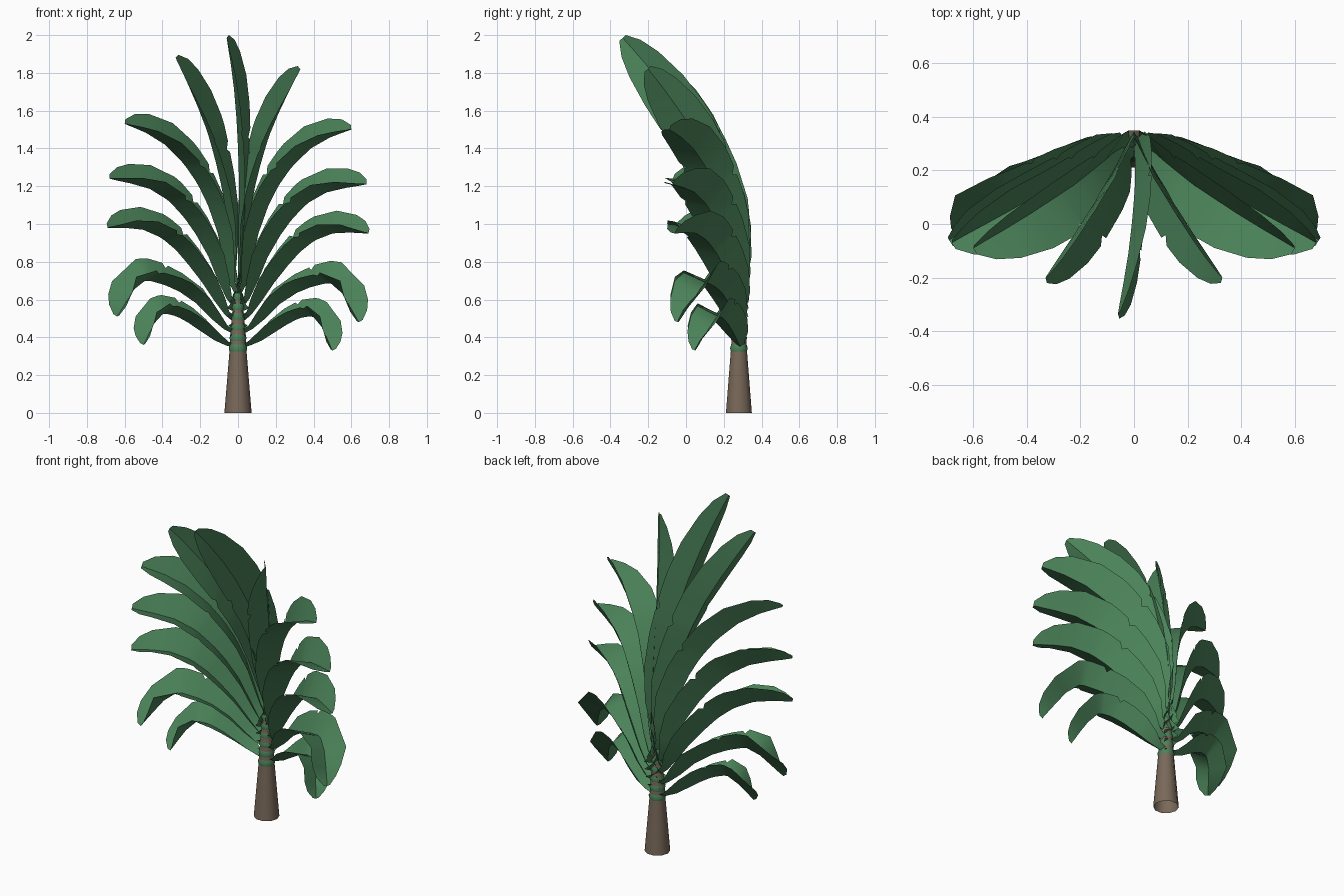
import bpy, bmesh, math
from mathutils import Vector

if "Cube" in bpy.data.objects:
    bpy.data.objects.remove(bpy.data.objects["Cube"])

def material(name, color):
    m = bpy.data.materials.new(name)
    m.diffuse_color = (*color, 1)
    m.use_nodes = True
    m.node_tree.nodes["Principled BSDF"].inputs["Base Color"].default_value = m.diffuse_color
    return m

GREEN = material("leaf_green", (0.07, 0.225, 0.10))
BROWN = material("bark_brown", (0.19, 0.14, 0.10))
TRUNK_Y = 0.28

def finish(name, bm, mat, angle):
    me = bpy.data.meshes.new(name)
    bm.to_mesh(me)
    bm.free()
    ob = bpy.data.objects.new(name, me)
    bpy.context.collection.objects.link(ob)
    me.materials.append(mat)
    bpy.ops.object.select_all(action='DESELECT')
    ob.select_set(True)
    bpy.context.view_layer.objects.active = ob
    bpy.ops.object.shade_smooth_by_angle(angle=math.radians(angle))
    return ob

def along(pts, t):
    """Point at arc-length fraction t on a Catmull-Rom curve through pts."""
    P = [pts[0] * 2 - pts[1]] + pts + [pts[-1] * 2 - pts[-2]]
    seg = [(b - a).length for a, b in zip(pts, pts[1:])]
    d = t * sum(seg)
    i = 0
    while i < len(seg) - 1 and d > seg[i]:
        d -= seg[i]
        i += 1
    u = d / seg[i]
    a, b, c, e = P[i:i + 4]
    return 0.5 * (2 * b + (c - a) * u + (2 * a - 5 * b + 4 * c - e) * u * u
                  + (3 * b - a - 3 * c + e) * u ** 3)

# Blade profile: position along the midrib, back half-width, front half-width (with torn notches)
BLADE = [(0, .042, .042), (.06, .028, .028), (.14, .040, .040), (.24, .082, .078),
         (.36, .112, .108), (.48, .122, .122), (.56, .125, .128), (.575, .105, .128),
         (.60, .128, .13), (.66, .130, .13), (.675, .130, .108), (.70, .130, .132),
         (.80, .122, .126), (.90, .095, .10), (.96, .064, .066), (1, .022, .022)]

def leaf(name, path, tip_y, side, scale, fold, twist, power, lift=0.0, mirror=1, roll=3):
    pts = [Vector((x * mirror, z)) for x, z in path]

    def centre(t):
        p = along(pts, t)
        y = TRUNK_Y + .01 + .02 * math.sin(math.pi * t)
        return Vector((p.x, y - (TRUNK_Y + .01 - tip_y) * t ** power, p.y + lift * t * t))

    bm = bmesh.new()
    rows = []
    for t, back, front in BLADE:
        c = centre(t)
        tan = (centre(min(1, t + .03)) - centre(max(0, t - .03))).normalized()
        w = Vector((0, 1, 0))
        w = (w - tan * w.dot(tan)).normalized()
        n = tan.cross(w) * side
        a = math.radians(twist) * t ** roll              # roll back edge upward toward the tip
        w, n = w * math.cos(a) + n * math.sin(a), n * math.cos(a) - w * math.sin(a)
        back, front = back * scale, front * scale
        rows.append([bm.verts.new(c + w * back + n * back * fold),
                     bm.verts.new(c),
                     bm.verts.new(c - w * front + n * front * fold)])
    for a, b in zip(rows, rows[1:]):
        for i in range(2):
            bm.faces.new((a[i], a[i + 1], b[i + 1], b[i]))
    finish(name, bm, GREEN, 40)

# Paired leaves: midrib in front view (x, z), tip y, width scale, fold, twist, forward-curve power
PAIRS = [
    ([(-.03, .33), (.1, .37), (.2, .43), (.3, .49), (.39, .51), (.44, .46), (.5, .33)], .05, .72, .8, 55, 1.4),
    ([(-.03, .39), (.1, .46), (.25, .60), (.4, .67), (.51, .68), (.57, .60), (.64, .48)], -.04, .85, .8, 55, 1.4),
    ([(-.03, .44), (.08, .53), (.2, .70), (.35, .87), (.5, .95), (.69, .95)], -.06, .92, .8, 26, 1.55),
    ([(-.03, .49), (.07, .62), (.17, .85), (.3, 1.04), (.45, 1.16), (.68, 1.21)], -.07, .96, .8, 26, 1.55),
    ([(-.03, .54), (.05, .70), (.12, .99), (.22, 1.21), (.35, 1.37), (.47, 1.45), (.60, 1.50)], -.09, .98, .75, 26, 1.65),
    ([(-.02, .58), (.03, .75), (.07, 1.1), (.15, 1.42), (.23, 1.62), (.33, 1.82)], -.20, 1, .5, 28, 1.8),
]
for k, (path, tip_y, sc, fold, twist, power) in enumerate(PAIRS):
    roll = 1.5 if k == 5 else 3
    leaf(f"right_leaf_{k + 1}", path, tip_y, 1, sc, fold, twist, power, roll=roll)
    leaf(f"left_leaf_{k + 1}", path, tip_y, -1, sc, fold, twist, power,
         lift=.06 if k == 5 else .03, mirror=-1, roll=roll)

# Central upright leaf
leaf("centre_leaf", [(0, .6), (0, .8), (.005, 1.2), (-.005, 1.5), (-.025, 1.75), (-.06, 1.985)],
     -.335, -1, 1.05, .38, 14, 1.9, roll=1)

# Trunk: tapered stack with the narrowing core hidden among the leaf stalks
def turned(name, profile, mat, sides=10):
    bm = bmesh.new()
    rings = [[bm.verts.new((r * math.cos(2 * math.pi * i / sides),
                            TRUNK_Y + r * math.sin(2 * math.pi * i / sides), z))
              for i in range(sides)] for r, z in profile]
    for a, b in zip(rings, rings[1:]):
        for i in range(sides):
            j = (i + 1) % sides
            bm.faces.new((a[i], a[j], b[j], b[i]))
    finish(name, bm, mat, 45)

turned("trunk", [(.072, 0), (.058, .17), (.044, .34), (.034, .5), (.008, .68)], BROWN)

# Leaf sheath collars around the crown
for k in range(6):
    z, r = .325 + .055 * k, .049 - .004 * k
    turned(f"sheath_{k + 1}", [(r - .004, z), (r, z + .018), (r - .006, z + .036)], GREEN)
